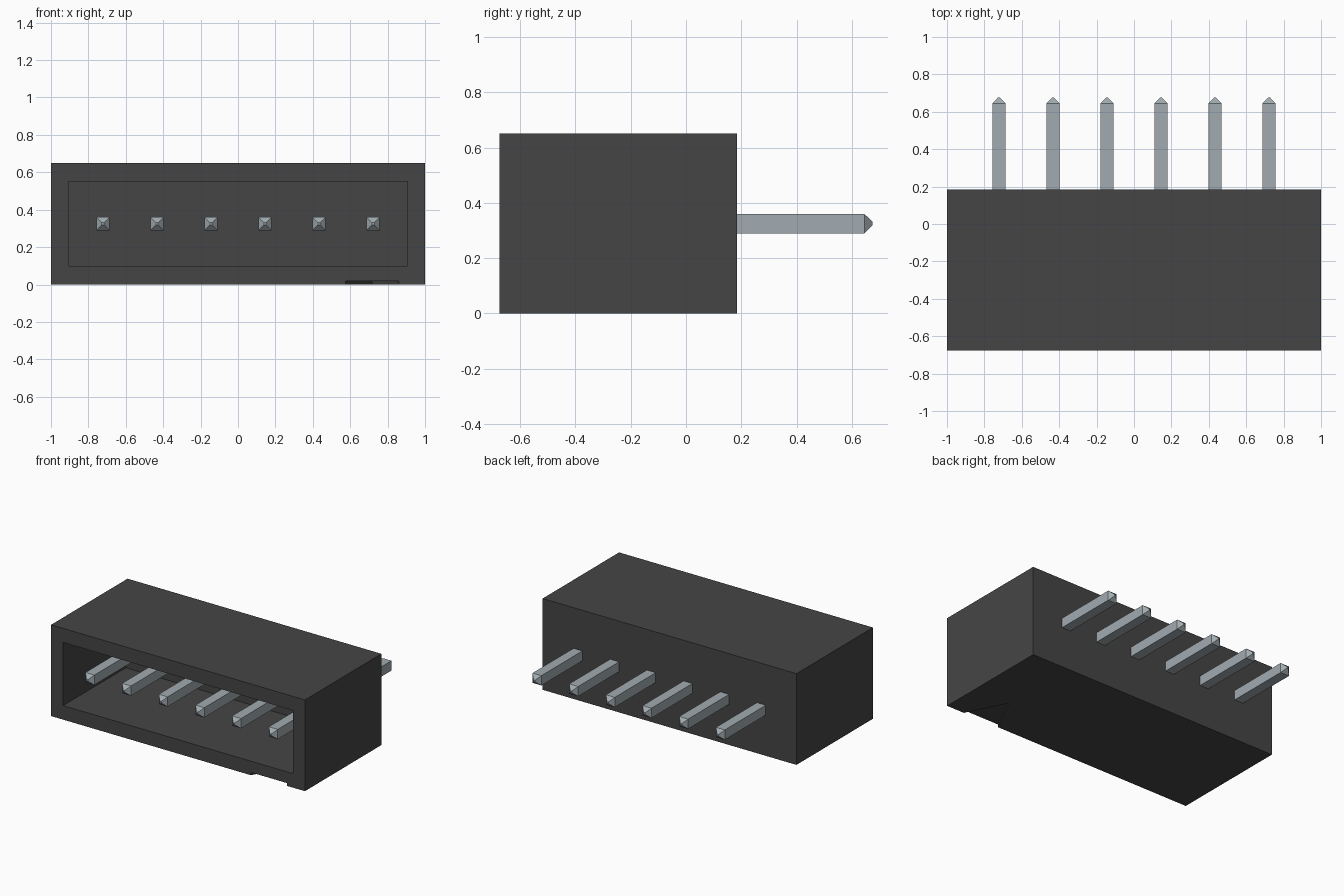
import bpy, bmesh
from mathutils import Matrix, Vector

cube = bpy.data.objects.get("Cube")
if cube:
    bpy.data.objects.remove(cube, do_unlink=True)


def make_material(name, rgb):
    mat = bpy.data.materials.new(name)
    mat.use_nodes = True
    mat.diffuse_color = (*rgb, 1)
    mat.node_tree.nodes["Principled BSDF"].inputs["Base Color"].default_value = (*rgb, 1)
    return mat


def make_object(name, bm, mat):
    bmesh.ops.recalc_face_normals(bm, faces=bm.faces)
    mesh = bpy.data.meshes.new(name)
    bm.to_mesh(mesh)
    bm.free()
    mesh.materials.append(mat)
    obj = bpy.data.objects.new(name, mesh)
    bpy.context.collection.objects.link(obj)
    return obj


def box(lo, hi):
    """Box between two opposite corners."""
    lo, hi = Vector(lo), Vector(hi)
    bm = bmesh.new()
    mat = Matrix.Translation((lo + hi) / 2) @ Matrix.Diagonal((*(hi - lo), 1))
    bmesh.ops.create_cube(bm, size=1, matrix=mat)
    return bm


def prism(points, z0, z1):
    """Flat outline extruded upwards."""
    bm = bmesh.new()
    face = bm.faces.new([bm.verts.new((x, y, z0)) for x, y in points])
    top = bmesh.ops.extrude_face_region(bm, geom=[face])["geom"]
    verts = [v for v in top if isinstance(v, bmesh.types.BMVert)]
    bmesh.ops.translate(bm, verts=verts, vec=(0, 0, z1 - z0))
    return bm


def carve(target, cutter):
    """Subtract the cutter, then discard it."""
    cutter.hide_render = True
    mod = target.modifiers.new("carve", "BOOLEAN")
    mod.operation, mod.solver, mod.object = "DIFFERENCE", "EXACT", cutter
    bpy.context.view_layer.objects.active = target
    bpy.ops.object.modifier_apply(modifier=mod.name)
    bpy.data.objects.remove(cutter, do_unlink=True)


plastic = make_material("dark grey plastic", (0.06, 0.06, 0.06))
metal = make_material("pale grey metal", (0.36, 0.41, 0.44))

FRONT, BACK, HEIGHT = -0.675, 0.185, 0.65
PIN_Z, PIN_HALF, TIP_HALF, TIP_LEN = 0.325, 0.035, 0.006, 0.03
PIN_FRONT, PIN_BACK, PITCH = -0.665, 0.675, 0.289

# Housing: block with a deep socket open at the front
housing = make_object("housing", box((-1, FRONT, 0), (1, BACK, HEIGHT)), plastic)
carve(housing, make_object("socket_cutter",
      box((-0.905, FRONT - 0.1, 0.1), (0.905, 0.03, 0.55)), plastic))

# Shallow triangular marker notch under the front edge
marker = [(0.575, FRONT), (0.86, FRONT), (0.86, FRONT - 0.1), (0.575, FRONT - 0.1)]
marker = [marker[3], marker[2], marker[1], (0.7175, -0.395), marker[0]]
carve(housing, make_object("marker_cutter", prism(marker, -0.1, 0.02), plastic))


# Pins: square bars with tapered ends, running through the rear wall
def pin(name, x):
    bm = bmesh.new()
    sections = [(PIN_FRONT, TIP_HALF), (PIN_FRONT + TIP_LEN, PIN_HALF),
                (PIN_BACK - TIP_LEN, PIN_HALF), (PIN_BACK, TIP_HALF)]
    rings = []
    for y, h in sections:
        rings.append([bm.verts.new((x + sx * h, y, PIN_Z + sz * h))
                      for sx, sz in ((-1, -1), (1, -1), (1, 1), (-1, 1))])
    for a, b in zip(rings, rings[1:]):
        for i in range(4):
            j = (i + 1) % 4
            bm.faces.new((a[i], a[j], b[j], b[i]))
    bm.faces.new(rings[0])
    bm.faces.new(rings[-1])
    return make_object(name, bm, metal)


for i in range(6):
    pin(f"pin_{i + 1}", (i - 2.5) * PITCH)
